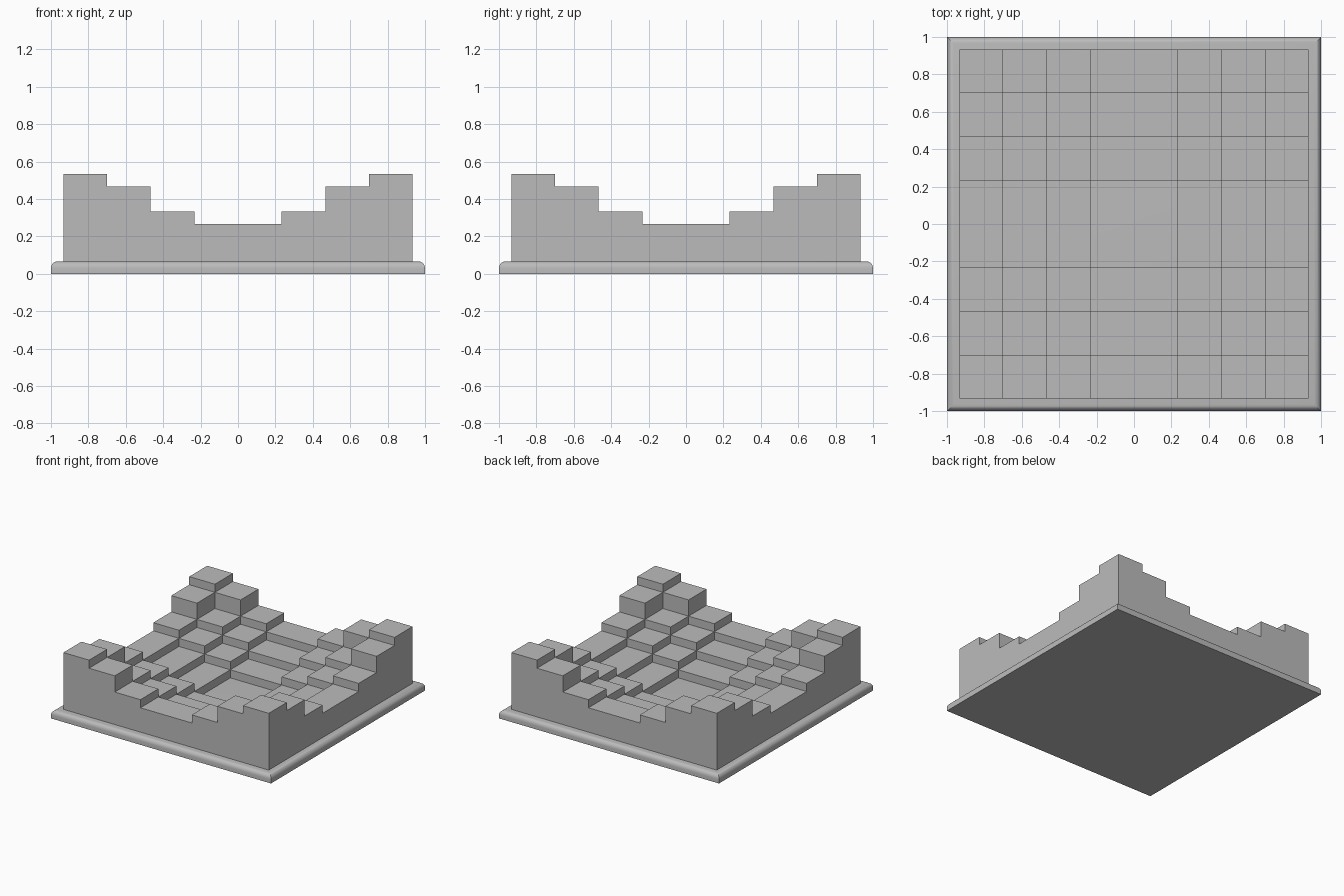
import bpy, bmesh
from mathutils import Matrix, Vector

old = bpy.data.objects.get("Cube")
if old:
    bpy.data.objects.remove(old, do_unlink=True)

UNIT = 1 / 15          # one step of height
CELL = 3.5 * UNIT      # width of one square column
LEVELS = (8, 7, 5, 4, 3, 2, 1)   # top of each terrace, corner to centre

grey = bpy.data.materials.new("stone_grey")
grey.use_nodes = True
colour = (0.5, 0.5, 0.5, 1)
grey.diffuse_color = colour
grey.node_tree.nodes["Principled BSDF"].inputs["Base Color"].default_value = colour


def add_box(bm, low, high):
    low, high = Vector(low), Vector(high)
    matrix = Matrix.Translation((low + high) / 2) @ Matrix.Diagonal((*(high - low), 1))
    return bmesh.ops.create_cube(bm, size=1, matrix=matrix)["verts"]


def finish(name, bm):
    mesh = bpy.data.meshes.new(name)
    bm.to_mesh(mesh)
    bm.free()
    mesh.materials.append(grey)
    obj = bpy.data.objects.new(name, mesh)
    bpy.context.collection.objects.link(obj)
    return obj


# Base slab with a rounded upper rim
bm = bmesh.new()
add_box(bm, (-1, -1, 0), (1, 1, UNIT))
rim = [e for e in bm.edges if all(v.co.z > UNIT / 2 for v in e.verts)]
bmesh.ops.bevel(bm, geom=rim, offset=0.036, segments=5, profile=0.5, affect="EDGES")
base = finish("base_slab", bm)
bpy.context.view_layer.objects.active = base
base.select_set(True)
bpy.ops.object.shade_smooth_by_angle(angle=0.6)
base.select_set(False)

# Terraces: columns of one quarter, mirrored to all four corners
for step, level in enumerate(LEVELS):
    if level * UNIT <= UNIT:
        continue
    bm = bmesh.new()
    for i in range(4):
        j = step - i
        if 0 <= j < 4:
            x, y = (3 - i) * CELL, (3 - j) * CELL
            add_box(bm, (x, y, UNIT), (x + CELL, y + CELL, level * UNIT))
    # drop the hidden undersides
    under = [f for f in bm.faces if f.calc_center_median().z < UNIT * 1.01]
    bmesh.ops.delete(bm, geom=under, context="FACES")
    terrace = finish(f"terrace_{step + 1}", bm)
    mirror = terrace.modifiers.new("four_corners", "MIRROR")
    mirror.use_axis = (True, True, False)
    mirror.use_mirror_merge = False
